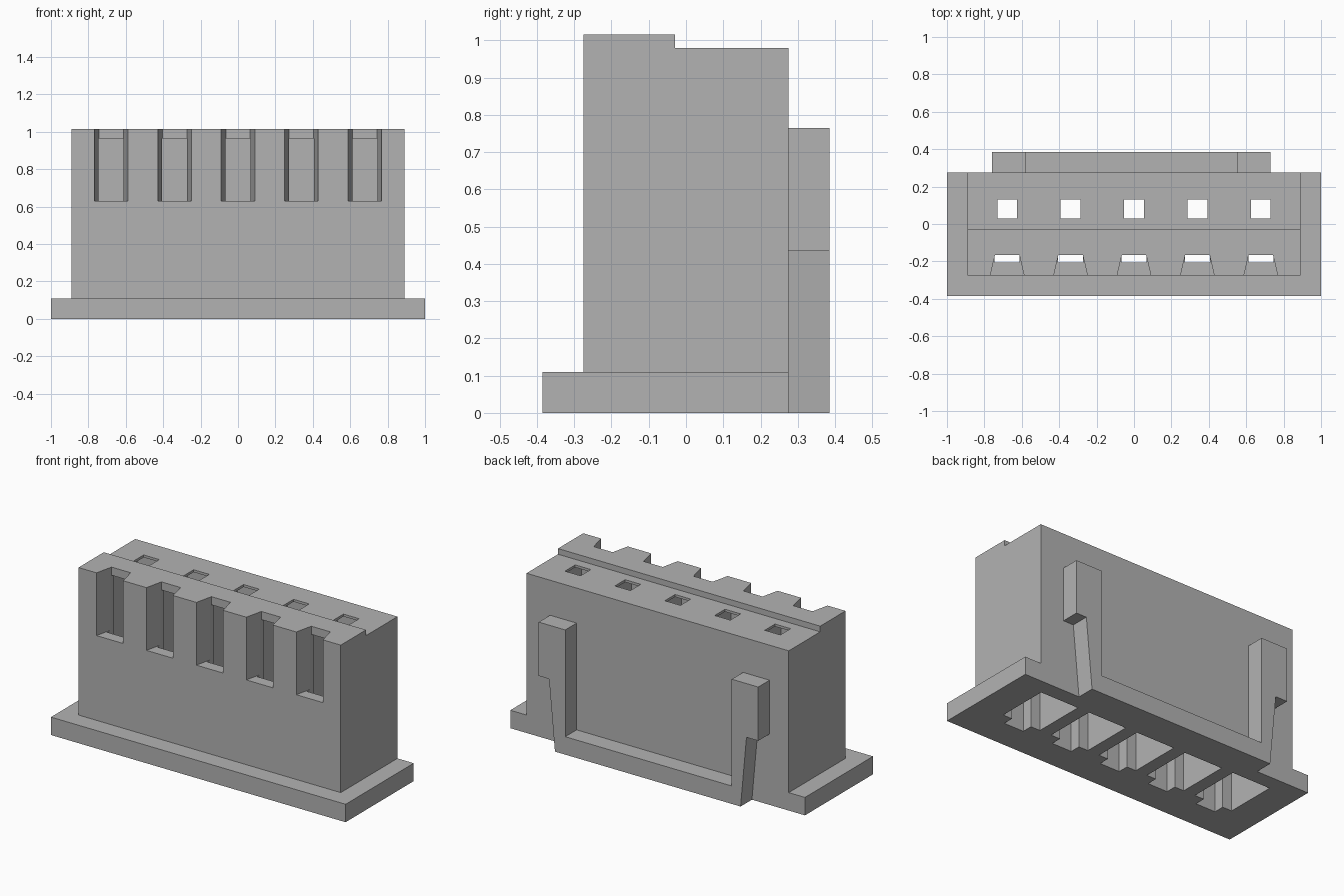
import bpy, bmesh
from mathutils import Vector

if "Cube" in bpy.data.objects:
    bpy.data.objects.remove(bpy.data.objects["Cube"])

grey = bpy.data.materials.new("grey_plastic")
grey.diffuse_color = (0.45, 0.45, 0.45, 1)
grey.use_nodes = True
grey.node_tree.nodes["Principled BSDF"].inputs["Base Color"].default_value = grey.diffuse_color


def prism(name, outline, direction):
    """Extrude a closed planar outline along a direction."""
    bm = bmesh.new()
    face = bm.faces.new([bm.verts.new(p) for p in outline])
    new = bmesh.ops.extrude_face_region(bm, geom=[face])["geom"]
    bmesh.ops.translate(bm, vec=Vector(direction),
                        verts=[v for v in new if isinstance(v, bmesh.types.BMVert)])
    bmesh.ops.recalc_face_normals(bm, faces=bm.faces)
    mesh = bpy.data.meshes.new(name)
    bm.to_mesh(mesh)
    bm.free()
    mesh.materials.append(grey)
    obj = bpy.data.objects.new(name, mesh)
    bpy.context.collection.objects.link(obj)
    return obj


def box(name, x0, x1, y0, y1, z0, z1):
    return prism(name, [(x0, y0, z0), (x1, y0, z0), (x1, y1, z0), (x0, y1, z0)],
                 (0, 0, z1 - z0))


def combine(target, tool, operation):
    mod = target.modifiers.new("combine", 'BOOLEAN')
    mod.operation = operation
    mod.solver = 'EXACT'
    mod.object = tool
    bpy.context.view_layer.objects.active = target
    bpy.ops.object.modifier_apply(modifier=mod.name)
    bpy.data.objects.remove(tool, do_unlink=True)


# Housing: stepped block with a base flange on the front and both ends
B = 0.275
profile = [(-B, 0), (B, 0), (B, 0.98), (-0.03, 0.98), (-0.03, 1.015), (-B, 1.015)]
housing = prism("housing", [(-0.89, y, z) for y, z in profile], (1.78, 0, 0))
combine(housing, box("flange", -1, 1, -0.385, B, 0, 0.11), 'UNION')

# Rear latch: two notched posts joined by a low bar
latch = [(-0.64, 0), (0.62, 0), (0.66, 0.435), (0.73, 0.435), (0.73, 0.765),
         (0.55, 0.765), (0.55, 0.11), (-0.58, 0.11), (-0.58, 0.765),
         (-0.76, 0.765), (-0.76, 0.435), (-0.68, 0.435)]
combine(housing, prism("rear_latch", [(x, B, z) for x, z in latch], (0, 0.11, 0)), 'UNION')

# Five terminal cavities, each with a top opening and a tapered front slot
for i in range(-2, 3):
    c = i * 0.339
    cavity = box("cavity", c - 0.13, c + 0.13, -0.14, 0.18, -0.1, 0.965)
    channel = box("channel", c - 0.067, c + 0.067, -0.205, -0.1, -0.1, 0.965)
    opening = box("opening", c - 0.053, c + 0.053, 0.03, 0.13, 0.9, 1.1)
    # Slot taper continues past the front face for a clean cut
    slot = prism("slot", [(c - 0.0968, -0.305, 0.63), (c + 0.0968, -0.305, 0.63),
                          (c + 0.065, -0.165, 0.63), (c - 0.065, -0.165, 0.63)],
                 (0, 0, 0.5))
    for cutter in (cavity, channel, opening, slot):
        combine(housing, cutter, 'DIFFERENCE')
